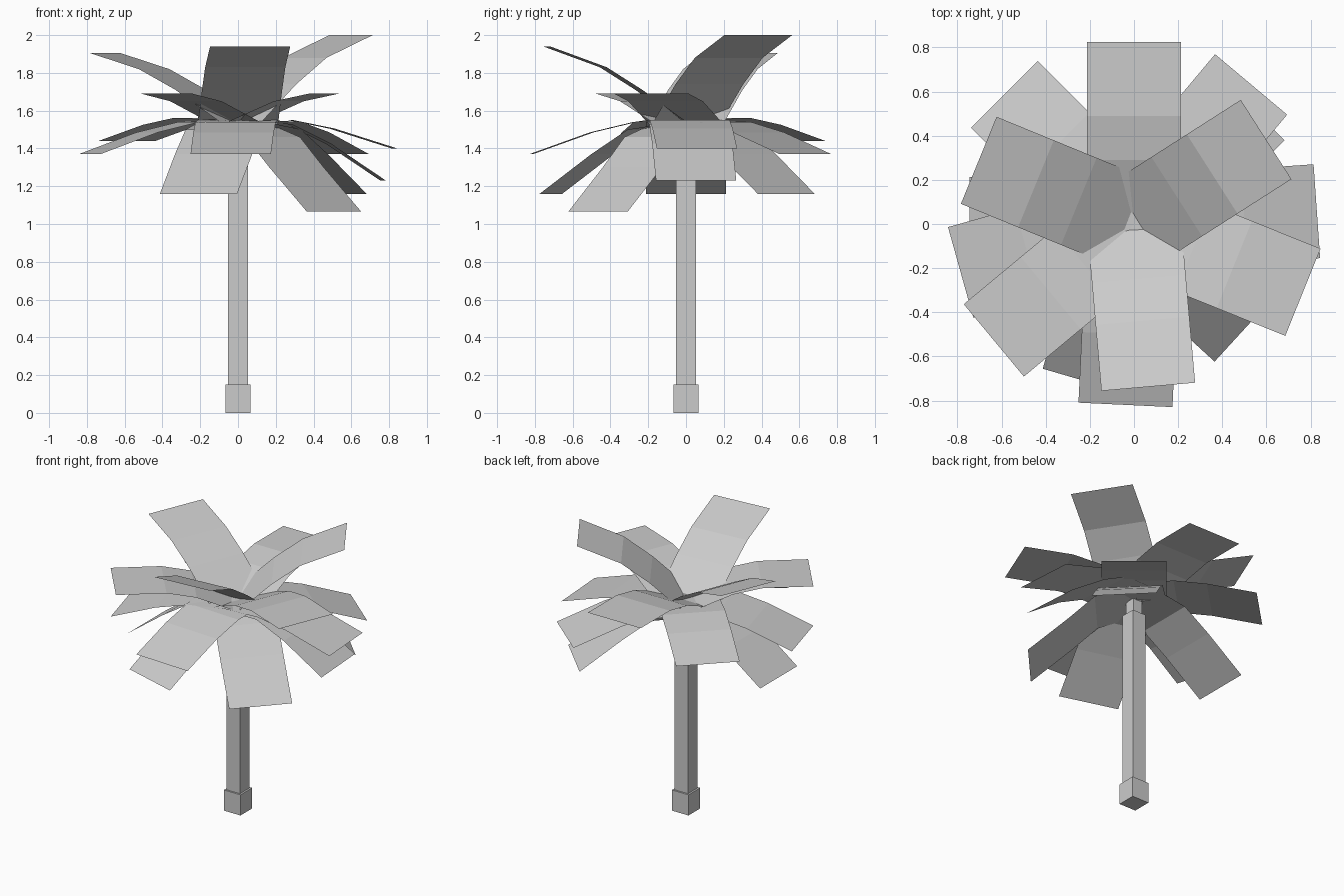
import bpy, math

if "Cube" in bpy.data.objects:
    bpy.data.objects.remove(bpy.data.objects["Cube"])

HALF = 0.213  # half width of every leaf strip


def box(name, half, z0, z1):
    bpy.ops.mesh.primitive_cube_add(size=1, location=(0, 0, (z0 + z1) / 2))
    ob = bpy.context.object
    ob.name = name
    ob.scale = (half * 2, half * 2, z1 - z0)
    bpy.ops.object.transform_apply(location=False, rotation=False, scale=True)


def frond(name, angle, profile):
    """Thin folded strip: profile is (distance from trunk axis, height)."""
    verts = [(r, s * HALF, z) for r, z in profile for s in (-1, 1)]
    faces = [(2 * i, 2 * i + 2, 2 * i + 3, 2 * i + 1) for i in range(len(profile) - 1)]
    mesh = bpy.data.meshes.new(name)
    mesh.from_pydata(verts, [], faces)
    ob = bpy.data.objects.new(name, mesh)
    ob.rotation_euler.z = math.radians(angle)
    bpy.context.collection.objects.link(ob)


# Trunk
box("trunk_base", 0.067, 0, 0.15)
box("trunk", 0.054, 0.15, 1.43)
box("trunk_tip", 0.038, 1.43, 1.53)

# Crown layers, from the steep top leaves down to the drooping ones
layers = {
    "upright_frond": [
        (275, [(0, 1.53), (.25, 1.71), (.44, 1.83), (.74, 1.94)]),
        (32.6, [(0, 1.53), (.23, 1.74), (.42, 1.88), (.71, 2.0)]),
        (157.7, [(0, 1.53), (.27, 1.71), (.48, 1.82), (.76, 1.905)]),
    ],
    "raised_frond": [
        (a, [(0, 1.53), (.29, 1.65), (.49, 1.69), (.825, 1.69)])
        for a in (90, 338, 219.7)
    ],
    "spreading_frond": [
        (267.3, [(0, 1.55), (.27, 1.54), (.5, 1.485), (.82, 1.37)]),
        (195.6, [(0, 1.55), (.27, 1.54), (.5, 1.485), (.815, 1.37)]),
        (135, [(0, 1.55), (.28, 1.56), (.5, 1.525), (.83, 1.44)]),
        (50, [(0, 1.55), (.27, 1.54), (.5, 1.485), (.825, 1.37)]),
        (4, [(0, 1.55), (.28, 1.55), (.5, 1.505), (.83, 1.40)]),
    ],
    "drooping_frond": [
        (4, [(0, 1.54), (.27, 1.53), (.48, 1.425), (.77, 1.23)]),
        (45, [(0, 1.54), (.26, 1.50), (.46, 1.37), (.75, 1.16)]),
        (180, [(0, 1.54), (.26, 1.50), (.46, 1.37), (.745, 1.16)]),
        (253.7, [(0, 1.54), (.26, 1.50), (.46, 1.37), (.745, 1.16)]),
        (317.5, [(0, 1.54), (.25, 1.46), (.42, 1.30), (.69, 1.065)]),
    ],
}
for name, fronds in layers.items():
    for i, (angle, profile) in enumerate(fronds):
        frond(f"{name}_{i + 1}", angle, profile)
